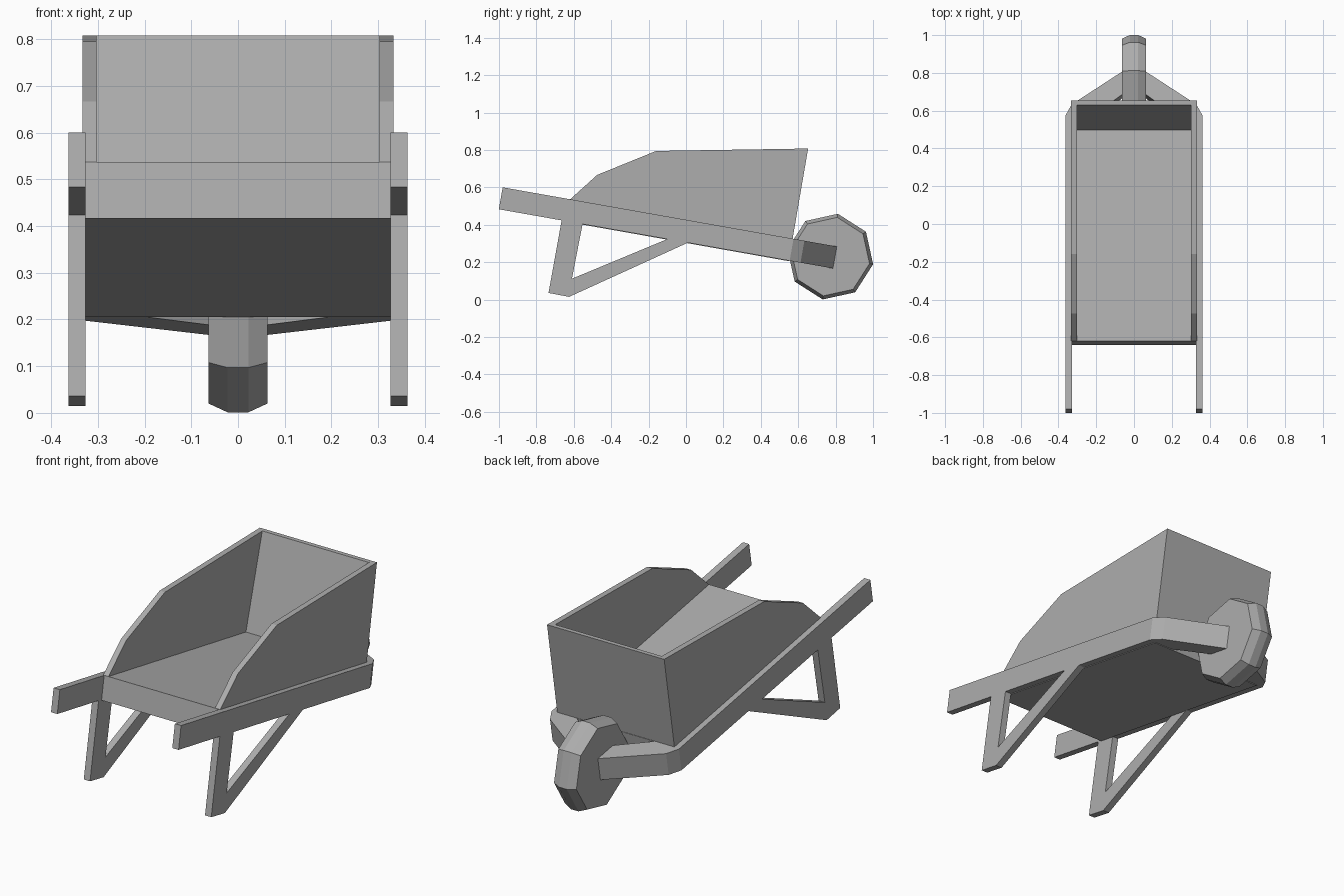
import bpy, bmesh, math
from mathutils import Vector

if "Cube" in bpy.data.objects:
    bpy.data.objects.remove(bpy.data.objects["Cube"])

TILT = math.radians(10.05)
CA, SA = math.cos(TILT), math.sin(TILT)
THICK = 0.119

grey = bpy.data.materials.new("dark_grey")
grey.diffuse_color = (0.42, 0.42, 0.42, 1)
grey.use_nodes = True
grey.node_tree.nodes["Principled BSDF"].inputs["Base Color"].default_value = grey.diffuse_color


def finish(name, bm):
    bmesh.ops.recalc_face_normals(bm, faces=bm.faces)
    mesh = bpy.data.meshes.new(name)
    bm.to_mesh(mesh)
    bm.free()
    mesh.materials.append(grey)
    obj = bpy.data.objects.new(name, mesh)
    bpy.context.collection.objects.link(obj)
    return obj


def sweep(name, points, offset):
    """Flat outline extruded along an offset vector."""
    bm = bmesh.new()
    face = bm.faces.new([bm.verts.new(p) for p in points])
    ext = bmesh.ops.extrude_face_region(bm, geom=[face])
    moved = [v for v in ext["geom"] if isinstance(v, bmesh.types.BMVert)]
    bmesh.ops.translate(bm, verts=moved, vec=Vector(offset))
    return finish(name, bm)


def side_prism(name, profile, x0, x1):
    return sweep(name, [(x0, y, z) for y, z in profile], (x1 - x0, 0, 0))


def mirror(obj):
    obj.modifiers.new("mirror", 'MIRROR').use_axis[0] = True


def deck(y, down=0.0):
    """Point on the tilted deck plane, optionally pushed below it."""
    return (y - down * SA, 0.427 - 0.177 * y - down * CA)


def under(y):
    """Point on the underside of the rail."""
    return deck(y + THICK * SA, THICK)


# handle rails, bending inward to the wheel
plan = [(0.327, -0.98), (0.3625, -0.98), (0.3625, 0.575), (0.33, 0.633),
        (0.055, 0.812), (0.055, 0.691), (0.327, 0.496)]
mirror(sweep("handle_rail", [(x, *deck(y)) for x, y in plan],
             (0, -THICK * SA, -THICK * CA)))

# legs with diagonal braces
mirror(side_prism("leg", [under(-0.665), (-0.735, 0.036), (-0.625, 0.015),
                          under(0.01), under(-0.10), (-0.61, 0.112),
                          under(-0.553)], 0.327, 0.3625))

# tray floor
side_prism("tray_floor", [deck(-0.62), deck(0.572), deck(0.572, 0.122),
                          deck(-0.62, 0.122)], -0.327, 0.327)

# tray sides
mirror(side_prism("tray_side", [(-0.62, 0.536), (-0.475, 0.667), (-0.16, 0.795),
                                (0.653, 0.808), (0.57, 0.326)], 0.303, 0.333))

# tray end wall, thicker at the base
side_prism("tray_end", [(0.57, 0.326), (0.653, 0.808), (0.63, 0.808),
                        (0.497, 0.339)], -0.303, 0.303)

# eight-sided wheel with bevelled tread
bm = bmesh.new()
rings = []
for x, r in [(-0.0635, 0.213), (-0.022, 0.2325), (0.022, 0.2325), (0.0635, 0.213)]:
    angles = [math.radians(45 * k) - TILT for k in range(8)]
    rings.append([bm.verts.new((x, 0.7715 + r * math.cos(a), 0.23 + r * math.sin(a)))
                  for a in angles])
for a, b in zip(rings, rings[1:]):
    for i in range(8):
        j = (i + 1) % 8
        bm.faces.new((a[i], a[j], b[j], b[i]))
bm.faces.new(rings[0])
bm.faces.new(rings[-1])
finish("wheel", bm)
